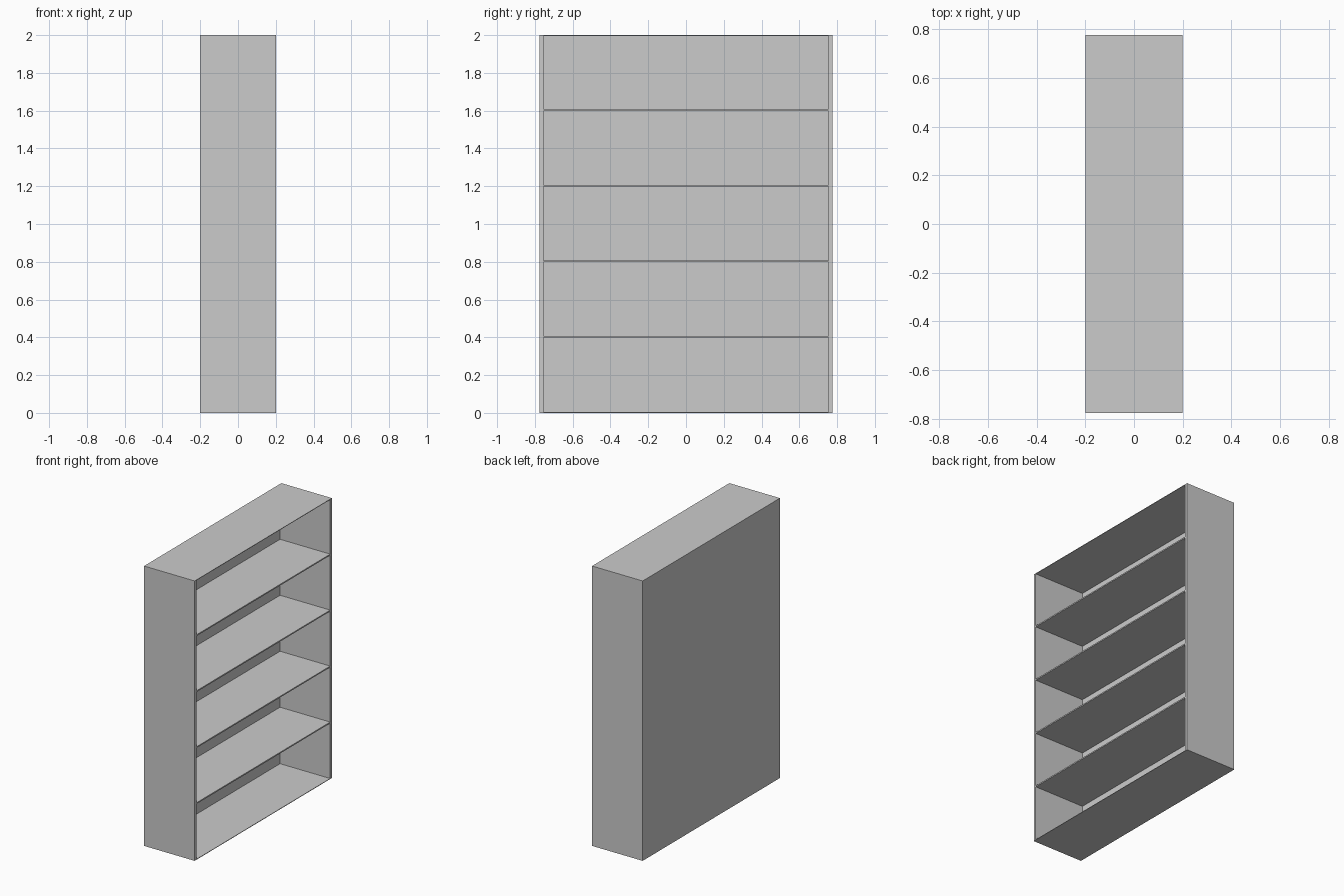
import bpy, bmesh

if "Cube" in bpy.data.objects:
    bpy.data.objects.remove(bpy.data.objects["Cube"])

DEPTH, WIDTH, HEIGHT = 0.4, 1.55, 2.0
SIDE, SKIN, BACK, SHELF = 0.02, 0.004, 0.004, 0.009
X0, X1 = -DEPTH / 2, DEPTH / 2


def finish(name, bm):
    bmesh.ops.recalc_face_normals(bm, faces=bm.faces)
    mesh = bpy.data.meshes.new(name)
    bm.to_mesh(mesh)
    bm.free()
    obj = bpy.data.objects.new(name, mesh)
    bpy.context.collection.objects.link(obj)
    return obj


# Cabinet: one seamless box, open towards +x
bm = bmesh.new()


def rectangle(x, y, z0, z1):
    return [bm.verts.new(c) for c in ((x, -y, z0), (x, y, z0), (x, y, z1), (x, -y, z1))]


outer, inner = WIDTH / 2, WIDTH / 2 - SIDE
rings = [
    rectangle(X0, outer, 0, HEIGHT),
    rectangle(X1, outer, 0, HEIGHT),
    rectangle(X1, inner, SKIN, HEIGHT - SKIN),
    rectangle(X0 + BACK, inner, SKIN, HEIGHT - SKIN),
]
for a, b in zip(rings, rings[1:]):
    for i in range(4):
        j = (i + 1) % 4
        bm.faces.new((a[i], a[j], b[j], b[i]))
bm.faces.new(rings[0])
bm.faces.new(rings[-1])
finish("cabinet", bm)

# Four evenly spaced shelves between the sides
for n in range(1, 5):
    bm = bmesh.new()
    bmesh.ops.create_cube(bm, size=1)
    bmesh.ops.scale(bm, vec=(DEPTH - BACK, 2 * inner, SHELF), verts=bm.verts)
    bmesh.ops.translate(bm, vec=(BACK / 2, 0, 0.4 * n + 0.003), verts=bm.verts)
    finish(f"shelf_{n}", bm)
